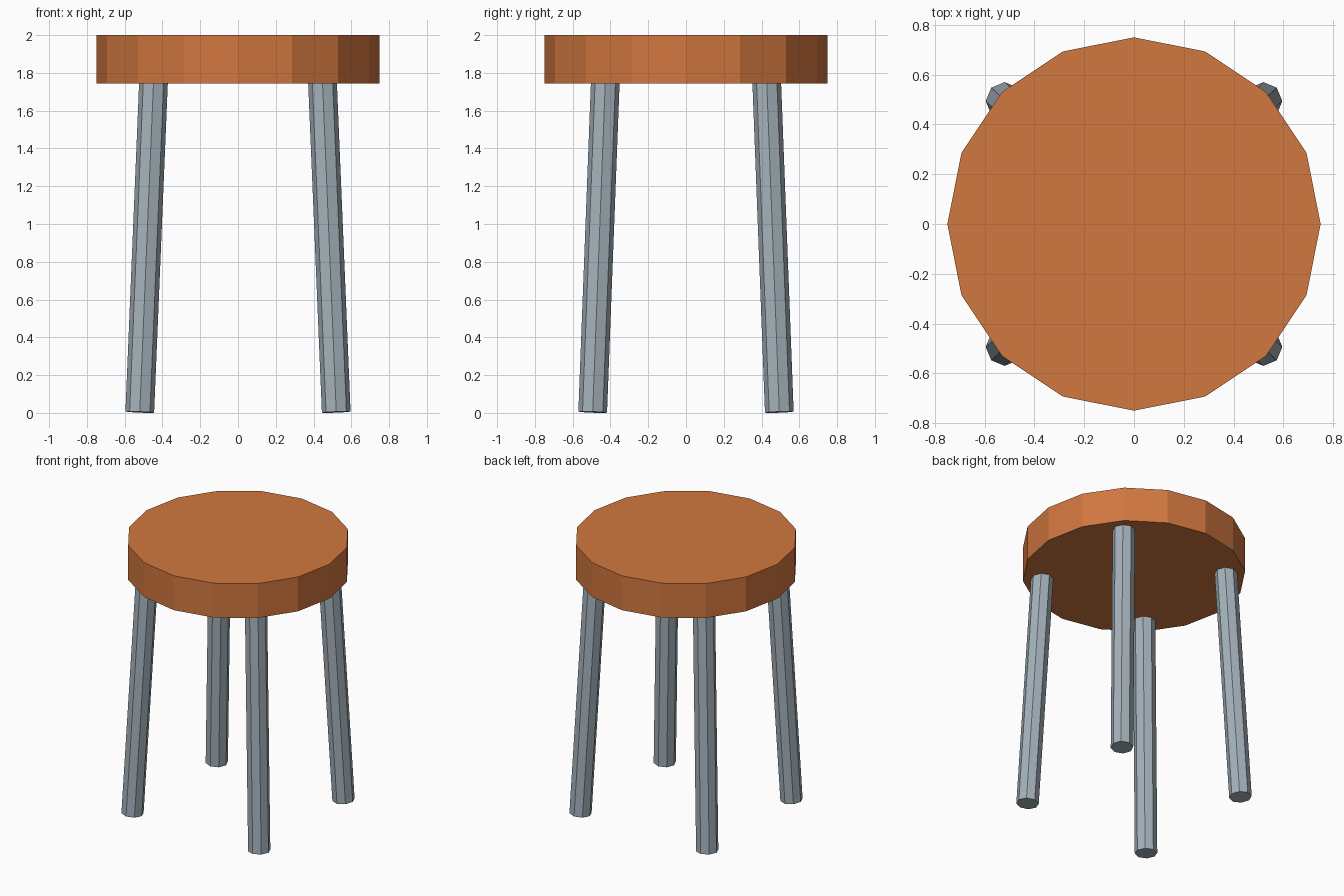
import bpy
from mathutils import Vector

old = bpy.data.objects.get("Cube")
if old:
    bpy.data.objects.remove(old, do_unlink=True)


def make_material(name, rgb):
    mat = bpy.data.materials.new(name)
    mat.use_nodes = True
    mat.diffuse_color = (*rgb, 1)
    mat.node_tree.nodes["Principled BSDF"].inputs["Base Color"].default_value = (*rgb, 1)
    return mat


def rod(name, start, end, radius, sides, mat):
    """Flat-sided cylinder running from start to end, with a vertex facing +x."""
    start, end = Vector(start), Vector(end)
    axis = end - start
    bpy.ops.mesh.primitive_cylinder_add(vertices=sides, radius=radius, depth=axis.length)
    ob = bpy.context.object
    ob.name = name
    ob.rotation_mode = "QUATERNION"
    ob.rotation_quaternion = Vector((0, 0, 1)).rotation_difference(axis)
    ob.location = (start + end) / 2
    ob.data.materials.append(mat)
    return ob


orange = make_material("orange wood", (0.64, 0.185, 0.05))
steel = make_material("grey steel", (0.37, 0.44, 0.49))

# Thick round seat
rod("seat", (0, 0, 1.745), (0, 0, 2), 0.75, 16, orange)

# Four splayed legs, their tops sunk slightly into the seat
for side, sx in (("left", 1), ("right", -1)):
    for end, sy in (("front", -1), ("back", 1)):
        rod(f"{end}_{side}_leg",
            (sx * 0.52, sy * 0.494, 0.004),
            (sx * 0.447, sy * 0.427, 1.76),
            0.076, 8, steel)
